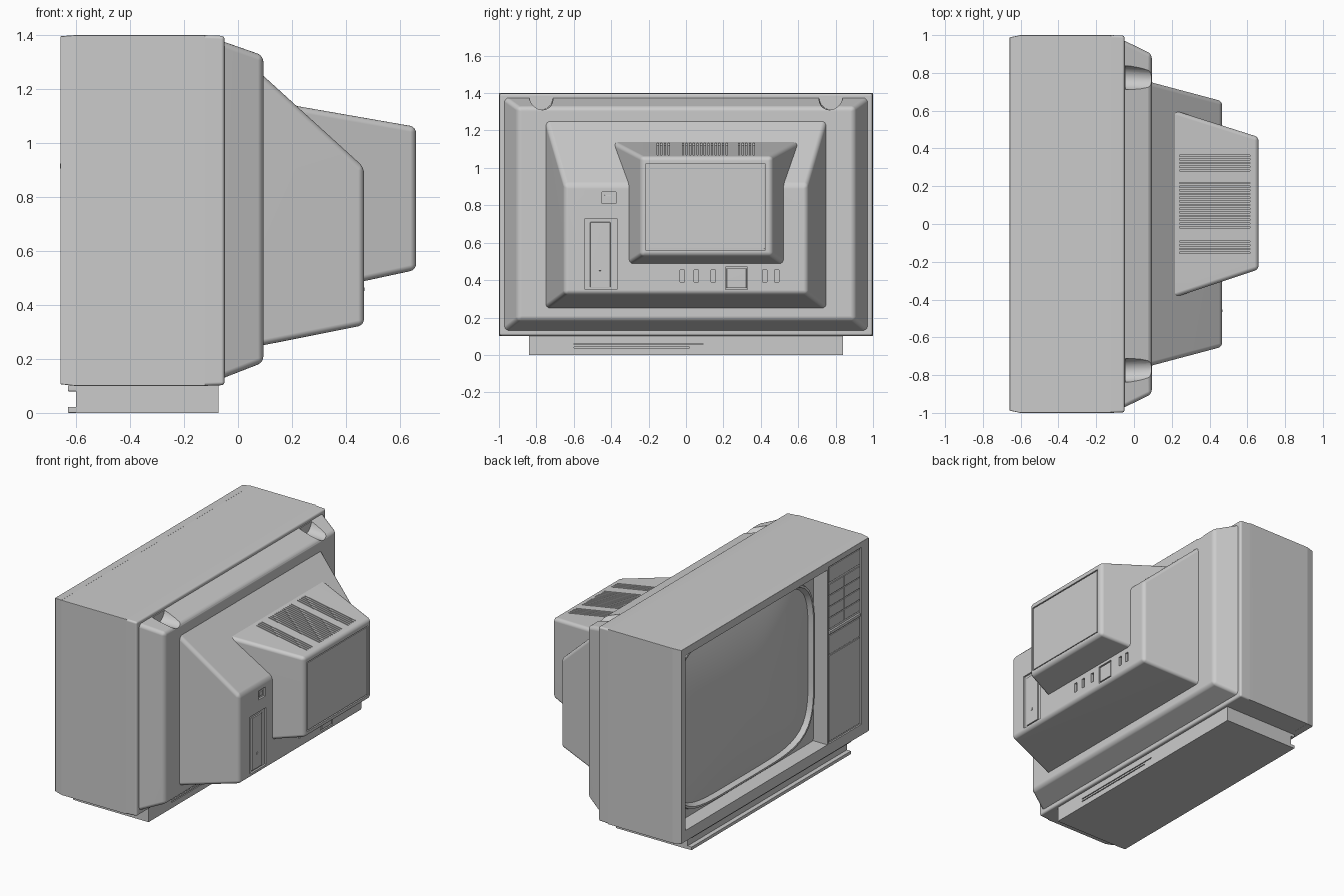
import bpy, bmesh, math

if "Cube" in bpy.data.objects:
    bpy.data.objects.remove(bpy.data.objects["Cube"])

def shade(ob):
    bpy.ops.object.select_all(action='DESELECT')
    ob.select_set(True)
    bpy.context.view_layer.objects.active = ob
    bpy.ops.object.shade_smooth_by_angle(angle=math.radians(30))

def finish(name, bm):
    bmesh.ops.recalc_face_normals(bm, faces=bm.faces)
    me = bpy.data.meshes.new(name)
    bm.to_mesh(me)
    bm.free()
    ob = bpy.data.objects.new(name, me)
    bpy.context.collection.objects.link(ob)
    shade(ob)
    return ob

def add_hexa(bm, x0, r0, x1, r1):
    """Block between two y/z rectangles (y0, y1, z0, z1) at depths x0 and x1."""
    loops = []
    for x, (ya, yb, za, zb) in ((x0, r0), (x1, r1)):
        loops.append([bm.verts.new((x, y, z)) for y, z in ((ya, za), (yb, za), (yb, zb), (ya, zb))])
    a, b = loops
    bm.faces.new(a[::-1])
    bm.faces.new(b)
    for i in range(4):
        j = (i + 1) % 4
        bm.faces.new((a[i], a[j], b[j], b[i]))

def tapered(name, x0, r0, x1, r1, bevel):
    """Tapered block with every edge rounded except those at x0."""
    bm = bmesh.new()
    add_hexa(bm, x0, r0, x1, r1)
    edges = [e for e in bm.edges if any(abs(v.co.x - x0) > 1e-4 for v in e.verts)]
    bmesh.ops.bevel(bm, geom=edges, offset=bevel, segments=4, profile=0.5, affect='EDGES')
    return finish(name, bm)

def boxes(name, items, bevel=0.0):
    """items: (x0, x1, y0, y1, z0, z1)"""
    bm = bmesh.new()
    for x0, x1, *r in items:
        add_hexa(bm, x0, r, x1, r)
    if bevel:
        bmesh.ops.bevel(bm, geom=bm.edges[:], offset=bevel, segments=2, profile=0.5, affect='EDGES')
    return finish(name, bm)

def cut(target, cutter, keep=False):
    """Subtract the cutter, then reshade so the new edges stay crisp."""
    m = target.modifiers.new("cut", 'BOOLEAN')
    m.operation = 'DIFFERENCE'
    m.solver = 'EXACT'
    m.object = cutter
    bpy.context.view_layer.objects.active = target
    bpy.ops.object.modifier_apply(modifier=m.name)
    if not keep:
        bpy.data.objects.remove(cutter)
    shade(target)

def ring(bm, x, cy, cz, hy, hz, n, count=96):
    """Superellipse loop in the y/z plane."""
    vs = []
    for i in range(count):
        a = 2 * math.pi * i / count
        c, s = math.cos(a), math.sin(a)
        r = (abs(c) ** n + abs(s) ** n) ** (-1 / n)
        vs.append(bm.verts.new((x, cy + hy * r * c, cz + hz * r * s)))
    return vs

def bridge(bm, rings):
    for a, b in zip(rings, rings[1:]):
        for i in range(len(a)):
            j = (i + 1) % len(a)
            bm.faces.new((a[i], a[j], b[j], b[i]))

# Cabinet shell: chamfered front frame, body and back rim with fine seams
front = tapered("front_frame", -0.602, (-1, 1, 0.1, 1.4), -0.658, (-0.988, 0.988, 0.106, 1.396), 0.003)
body = boxes("cabinet_body", [(-0.604, -0.122, -1, 1, 0.1, 1.4)], 0.003)
tapered("back_rim", -0.125, (-1, 1, 0.1, 1.4), -0.05, (-0.997, 0.997, 0.103, 1.397), 0.012)

# Screen opening and shallow control panel recess
opening = boxes("opening_cutter", [(-0.8, -0.50, -0.55, 0.945, 0.18, 1.345)])
cut(front, opening, True)
cut(body, opening)
cut(front, boxes("panel_cutter", [(-0.8, -0.648, -0.91, -0.56, 0.18, 1.36)]))

# Curved screen bezel
cy, cz, hy, hz = 0.1975, 0.7625, 0.748, 0.583
bm = bmesh.new()
bridge(bm, [ring(bm, -0.555, cy, cz, hy, hz, 200),
            ring(bm, -0.56, cy, cz, hy * 0.985, hz * 0.975, 5),
            ring(bm, -0.575, cy, cz, hy * 0.98, hz * 0.97, 5),
            ring(bm, -0.575, cy, cz, hy * 0.965, hz * 0.95, 5),
            ring(bm, -0.53, cy, cz, hy * 0.935, hz * 0.915, 5)])
finish("screen_bezel", bm)

# Domed picture tube glass
bm = bmesh.new()
rings = [ring(bm, -0.545 - 0.08 * (1 - (k / 12) ** 2), cy, cz,
              hy * 0.945 * k / 12, hz * 0.925 * k / 12, 2 + 3 * k / 12) for k in range(12, 0, -1)]
bridge(bm, rings)
tip = bm.verts.new((-0.625, cy, cz))
last = rings[-1]
for i in range(len(last)):
    bm.faces.new((last[i], last[(i + 1) % len(last)], tip))
glass = finish("screen_glass", bm)
if glass.data.polygons[0].normal.x > 0:
    glass.data.flip_normals()

# Control buttons, slider strip and door on the front panel
keys = []
for row in range(4):
    for col in range(2):
        y, z = -0.90 + col * 0.165, 1.235 - row * 0.075
        keys.append((-0.653, -0.64, y, y + 0.16, z - 0.07, z))
boxes("control_buttons", keys, 0.002)
boxes("top_panel_plate", [(-0.653, -0.64, -0.90, -0.575, 1.25, 1.35)], 0.002)
boxes("slider_strip", [(-0.66, -0.64, -0.90, -0.575, 0.905, 0.925)], 0.003)
boxes("control_door", [(-0.654, -0.64, -0.90, -0.575, 0.77, 0.895)], 0.003)
boxes("lower_panel_plate", [(-0.653, -0.64, -0.90, -0.575, 0.19, 0.76)], 0.002)

# Plinth with front lip and rear slits
base = boxes("plinth", [(-0.6, -0.072, -0.84, 0.84, 0, 0.102)])
boxes("plinth_lip", [(-0.63, -0.598, -0.84, 0.84, 0, 0.022)], 0.003)
boxes("plinth_top_strip", [(-0.63, -0.598, -0.84, 0.84, 0.08, 0.102)], 0.003)
cut(base, boxes("plinth_slit_cutter", [(-0.085, -0.05, -0.6, 0.02, 0.037, 0.043),
                                       (-0.085, -0.05, -0.6, 0.09, 0.055, 0.061)]))

# Back cover, first step, with two scooped hand grips
cover = tapered("back_cover", -0.06, (-0.975, 0.975, 0.127, 1.378),
                0.094, (-0.9, 0.9, 0.187, 1.324), 0.022)
bm = bmesh.new()
for side in (-1, 1):
    a, b = [], []
    for i in range(24):
        t = 2 * math.pi * i / 24
        y, z = side * 0.775 + 0.064 * math.cos(t), 1.38 + 0.07 * math.sin(t)
        a.append(bm.verts.new((-0.045, y, z)))
        b.append(bm.verts.new((0.15, y - side * 0.01, z)))
    bridge(bm, [a, b])
    bm.faces.new(a)
    bm.faces.new(b)
cut(cover, finish("grip_cutter", bm))

# Second step of the back, with sloping top
step = tapered("back_step", 0.08, (-0.753, 0.753, 0.248, 1.262),
               0.467, (-0.65, 0.65, 0.325, 0.91), 0.022)
sockets = [(0.455, 0.6, -0.54, -0.37, 0.35, 0.73), (0.455, 0.6, -0.45, -0.375, 0.81, 0.87),
           (0.455, 0.6, 0.21, 0.33, 0.35, 0.47)]
for y in (-0.02, 0.055, 0.145, 0.42, 0.485):
    sockets.append((0.45, 0.6, y - 0.012, y + 0.012, 0.39, 0.455))
cut(step, boxes("socket_cutter", sockets))
boxes("rear_door", [(0.44, 0.464, -0.512, -0.405, 0.36, 0.71)], 0.003)
boxes("rear_door_latch", [(0.455, 0.468, -0.466, -0.452, 0.45, 0.465)], 0.0015)
boxes("socket_block", [(0.44, 0.467, 0.217, 0.323, 0.357, 0.462)], 0.003)
boxes("rear_switch", [(0.44, 0.463, -0.435, -0.4, 0.825, 0.855)], 0.002)

# Tube neck housing with vent slots and recessed end plate
housing = tapered("tube_housing", 0.15, (-0.41, 0.622, 0.42, 1.149),
                  0.66, (-0.24, 0.46, 0.53, 1.06), 0.022)
bm = bmesh.new()
for start, count in ((-0.155, 4), (-0.02, 13), (0.28, 5)):
    for i in range(count):
        y = start + i * 0.0195
        add_hexa(bm, 0.24, (y, y + 0.007, 1.121, 1.2), 0.615, (y, y + 0.007, 1.056, 1.2))
cut(housing, finish("vent_cutter", bm))
cut(housing, boxes("end_plate_cutter", [(0.65, 0.8, -0.217, 0.425, 0.56, 1.022)]))
boxes("end_plate", [(0.63, 0.659, -0.211, 0.419, 0.566, 1.016)], 0.002)

# Weighted normals keep the large panels flat next to rounded edges
for ob in bpy.context.collection.objects:
    m = ob.modifiers.new("flat_panels", 'WEIGHTED_NORMAL')
    m.keep_sharp = True
